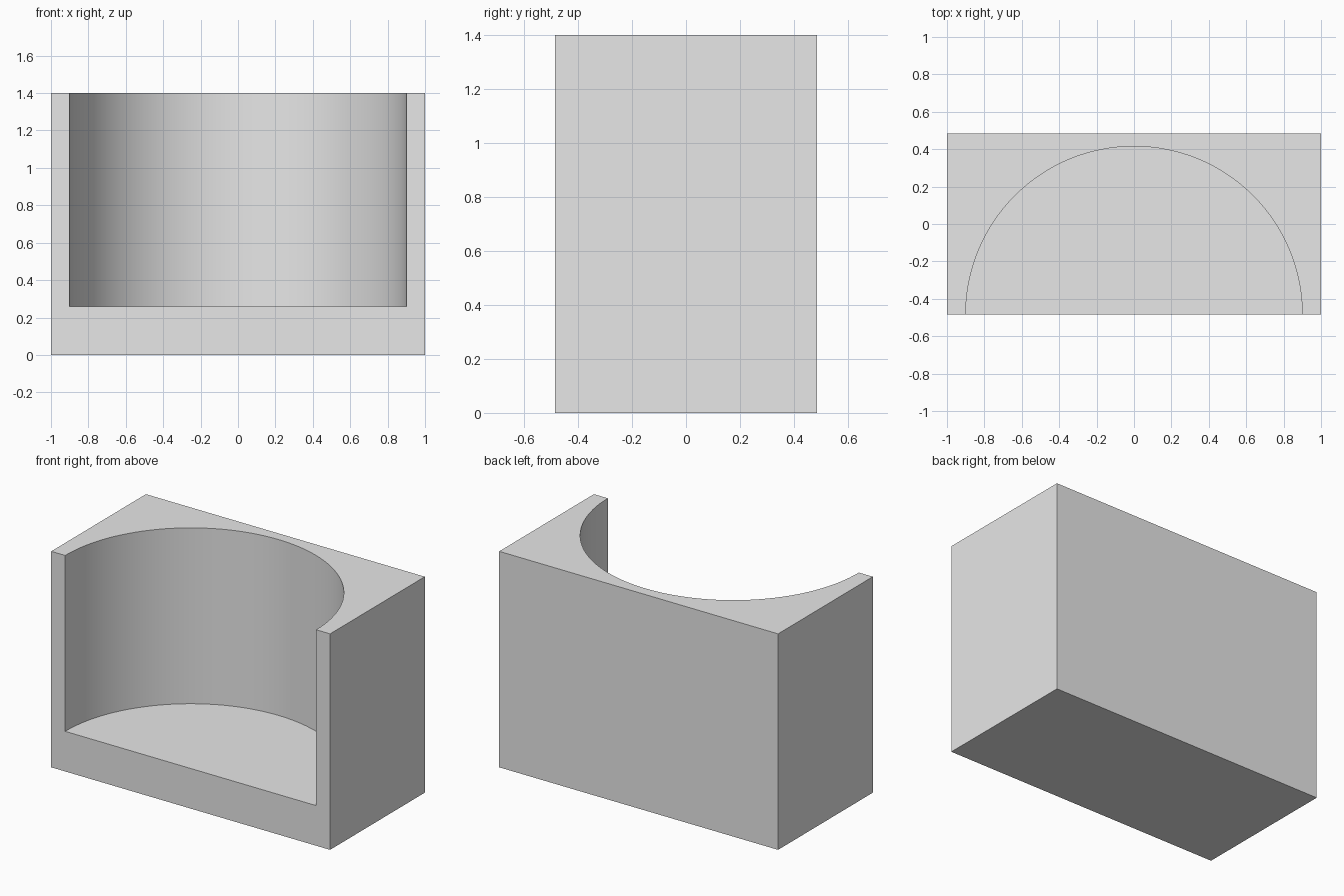
import bpy
import math

WIDTH, DEPTH, HEIGHT = 2.0, 0.97, 1.4
FLOOR = 0.26      # height of the recess floor
RADIUS = 0.9      # radius of the half-round recess

default_cube = bpy.data.objects.get("Cube")
if default_cube:
    bpy.data.objects.remove(default_cube, do_unlink=True)

# Plain grey finish
grey = bpy.data.materials.new("light_grey")
grey.use_nodes = True
colour = (0.8, 0.8, 0.8, 1)
grey.diffuse_color = colour
grey.node_tree.nodes["Principled BSDF"].inputs["Base Color"].default_value = colour

# Solid block
bpy.ops.mesh.primitive_cube_add(size=1, location=(0, 0, HEIGHT / 2))
block = bpy.context.object
block.name = "recessed_block"
block.scale = (WIDTH, DEPTH, HEIGHT)
bpy.ops.object.transform_apply(location=True, rotation=False, scale=True)
block.data.materials.append(grey)

# Cylinder centred on the front face, open through the top
cut_height = HEIGHT
bpy.ops.mesh.primitive_cylinder_add(
    vertices=128, radius=RADIUS, depth=cut_height,
    location=(0, -DEPTH / 2, FLOOR + cut_height / 2))
cutter = bpy.context.object
cutter.name = "recess_cutter"
cutter.hide_render = True
cutter.data.materials.append(grey)

# Carve the half-round recess, then discard the cutter
bpy.ops.object.select_all(action="DESELECT")
block.select_set(True)
bpy.context.view_layer.objects.active = block
carve = block.modifiers.new("recess", "BOOLEAN")
carve.operation = "DIFFERENCE"
carve.solver = "EXACT"
carve.object = cutter
bpy.ops.object.modifier_apply(modifier=carve.name)
bpy.data.objects.remove(cutter, do_unlink=True)

# Smooth curved wall with crisp edges
bpy.ops.object.shade_smooth_by_angle(angle=math.radians(30))
